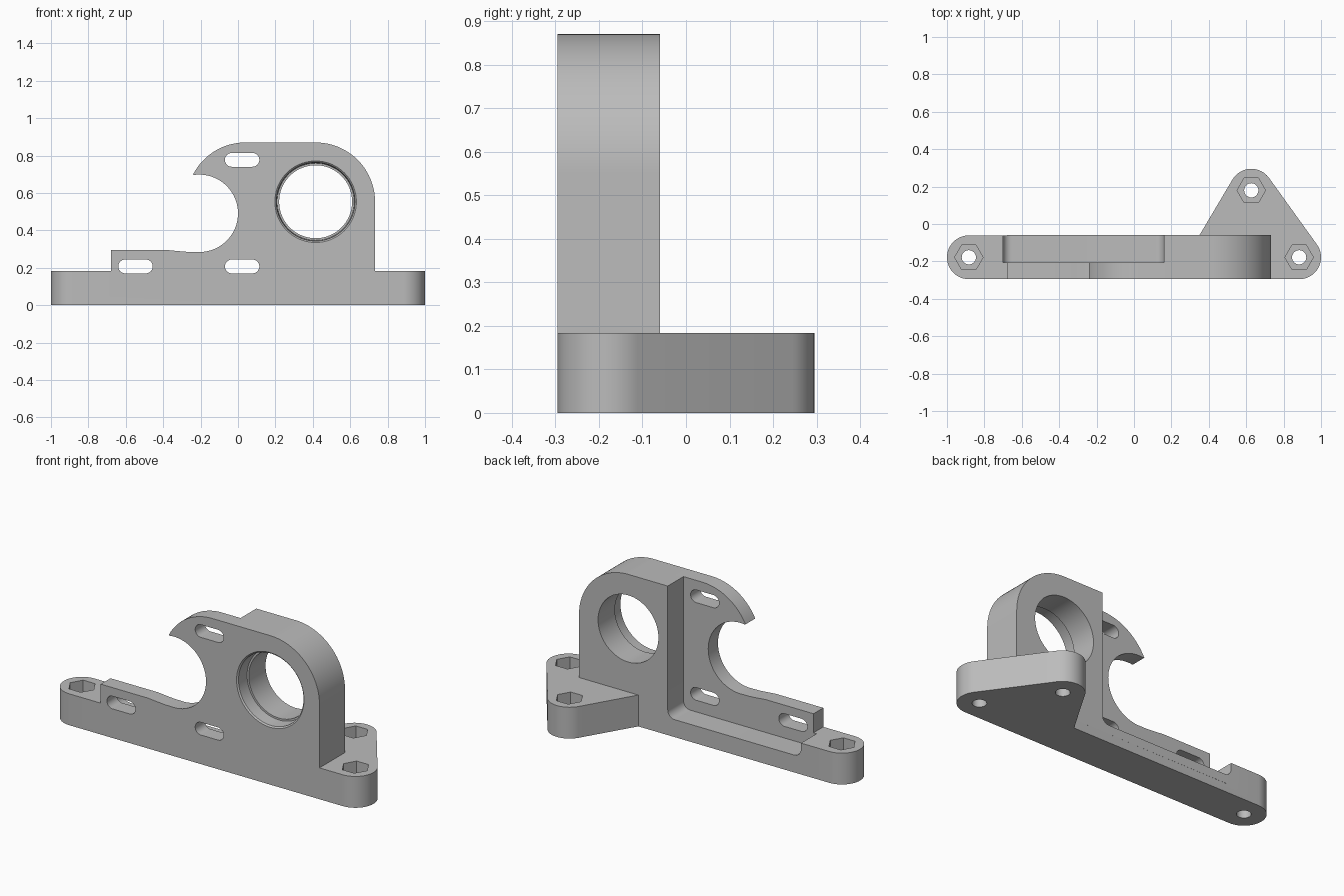
import bpy
import bmesh
from math import cos, sin, radians
from mathutils import Vector

if "Cube" in bpy.data.objects:
    bpy.data.objects.remove(bpy.data.objects["Cube"])

grey = bpy.data.materials.new("plain grey")
grey.use_nodes = True
GREY = (0.5, 0.5, 0.5, 1)
grey.diffuse_color = GREY
grey.node_tree.nodes["Principled BSDF"].inputs["Base Color"].default_value = GREY

FRONT, BACK, WEB_BACK = -0.295, -0.06, -0.205
BASE_TOP = 0.183


def arc(cx, cy, r, start, end, steps=24):
    """Points along an arc, angles in degrees."""
    angles = [radians(start + (end - start) * i / steps) for i in range(steps + 1)]
    return [(cx + r * cos(a), cy + r * sin(a)) for a in angles]


def slot(cx, cz, half, r):
    return arc(cx + half, cz, r, -90, 90) + arc(cx - half, cz, r, 90, 270)


def finish(name, bm):
    bmesh.ops.recalc_face_normals(bm, faces=bm.faces)
    mesh = bpy.data.meshes.new(name)
    bm.to_mesh(mesh)
    bm.free()
    mesh.materials.append(grey)
    obj = bpy.data.objects.new(name, mesh)
    bpy.context.collection.objects.link(obj)
    return obj


def prism(name, points, low, high, axis="Z"):
    """Extrude a 2D outline along Z, or an XZ outline along Y."""
    place = (lambda p, h: (p[0], p[1], h)) if axis == "Z" else (lambda p, h: (p[0], h, p[1]))
    bm = bmesh.new()
    face = bm.faces.new([bm.verts.new(place(p, low)) for p in points])
    new = bmesh.ops.extrude_face_region(bm, geom=[face])["geom"]
    verts = [v for v in new if isinstance(v, bmesh.types.BMVert)]
    bmesh.ops.translate(bm, verts=verts, vec=Vector(place((0, 0), high - low)))
    return finish(name, bm)


def turned(name, cx, cz, stations, sides=72):
    """Solid of revolution along Y from (y, radius) stations."""
    bm = bmesh.new()
    rings = [[bm.verts.new((x, y, z)) for x, z in arc(cx, cz, r, 0, 360, sides)[:-1]]
             for y, r in stations]
    for a, b in zip(rings, rings[1:]):
        for i in range(sides):
            j = (i + 1) % sides
            bm.faces.new((a[i], a[j], b[j], b[i]))
    bm.faces.new(rings[0])
    bm.faces.new(rings[-1])
    return finish(name, bm)


def boolean(target, tool, operation="DIFFERENCE"):
    mod = target.modifiers.new(tool.name, "BOOLEAN")
    mod.operation = operation
    mod.solver = "EXACT"
    mod.object = tool
    bpy.context.view_layer.objects.active = target
    bpy.ops.object.modifier_apply(modifier=mod.name)
    bpy.data.objects.remove(tool)


# Foot: long rounded bar with a triangular lobe at the back
R = 0.117
MID = FRONT + R
outline = (arc(-1 + R, MID, R, 270, 90)
           + [(0.35, BACK)]
           + arc(0.627, 0.178, R, 150, 35)
           + arc(1 - R, MID, R, 35, -90))
bracket = prism("bracket", outline, 0, BASE_TOP)

# Upright: stepped arm, open hook and rounded bearing block
profile = ([(0.733, 0.05), (0.733, 0.552)]
           + arc(0.415, 0.552, 0.318, 0, 90)[1:]
           + arc(0.04, 0.555, 0.315, 90, 153)
           + arc(-0.207, 0.491, 0.207, 98, -90, 48)
           + [(-0.27, 0.285), (-0.32, 0.289), (-0.37, 0.294),
              (-0.68, 0.294), (-0.68, 0.05)])
boolean(bracket, prism("upright", profile, FRONT, BACK, "Y"), "UNION")

# Recess behind the thin web, with rounded lower corners
recess = ([(-0.7, 1.2)] + arc(-0.655, 0.147, 0.045, 180, 270, 10)
          + arc(0.115, 0.147, 0.045, 270, 360, 10) + [(0.16, 1.2)])
boolean(bracket, prism("recess", recess, WEB_BACK, 0.02, "Y"))

# Adjustment slots through the web
for x, z in ((0.022, 0.777), (0.022, 0.207), (-0.548, 0.207)):
    boolean(bracket, prism("slot", slot(x, z, 0.055, 0.037), -0.4, -0.15, "Y"))

# Bearing bore: chamfered, tapered seat in front of the plain bore
bore = [(-0.4, 0.218), (FRONT, 0.218), (-0.288, 0.21), (-0.215, 0.206),
        (-0.215, 0.195), (0.05, 0.195)]
boolean(bracket, turned("bore", 0.415, 0.553, bore))

# Bolt holes with hexagonal nut pockets
for x, y in ((-1 + R, MID), (1 - R, MID), (0.627, 0.18)):
    boolean(bracket, prism("bolt_hole", arc(x, y, 0.038, 0, 360, 32)[:-1], -0.1, 0.3))
    boolean(bracket, prism("nut_pocket", arc(x, y, 0.076, 0, 360, 6)[:-1], 0.09, 0.3))

# Smooth the curves and keep the machined edges sharp
bpy.ops.object.select_all(action="DESELECT")
bracket.select_set(True)
bpy.context.view_layer.objects.active = bracket
bpy.ops.object.shade_smooth_by_angle(angle=radians(25))
